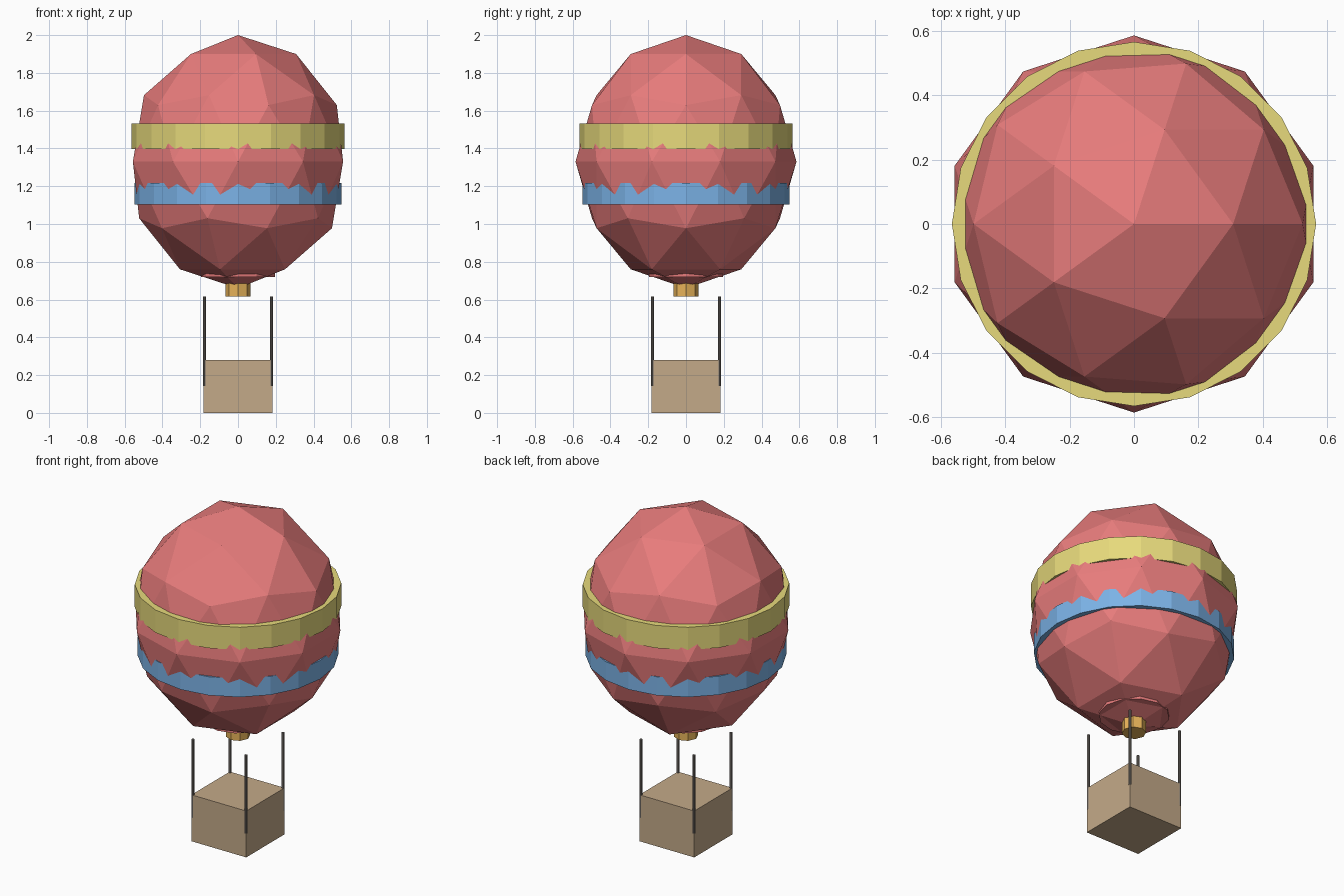
import bpy
from mathutils import Matrix

cube = bpy.data.objects.get("Cube")
if cube:
    bpy.data.objects.remove(cube, do_unlink=True)


def material(name, rgb):
    mat = bpy.data.materials.new(name)
    mat.use_nodes = True
    colour = (*rgb, 1)
    mat.diffuse_color = colour
    mat.node_tree.nodes["Principled BSDF"].inputs["Base Color"].default_value = colour
    return mat


red = material("balloon red", (0.8, 0.2, 0.2))
yellow = material("band yellow", (0.8, 0.7, 0.2))
blue = material("band blue", (0.2, 0.45, 0.8))
gold = material("burner gold", (0.8, 0.45, 0.1))
wicker = material("basket tan", (0.55, 0.4, 0.25))
grey = material("rope grey", (0.2, 0.18, 0.16))


def finish(name, mat):
    ob = bpy.context.object
    ob.name = ob.data.name = name
    ob.data.materials.append(mat)
    return ob


def cylinder(name, mat, radius, bottom, top, sides, x=0, y=0):
    bpy.ops.mesh.primitive_cylinder_add(
        vertices=sides, radius=radius, depth=top - bottom,
        location=(x, y, (bottom + top) / 2))
    return finish(name, mat)


# Faceted envelope, taller than wide
bpy.ops.mesh.primitive_ico_sphere_add(subdivisions=2, radius=1, location=(0, 0, 1.33))
envelope = finish("envelope", red)
envelope.data.transform(Matrix.Diagonal((0.585, 0.585, 0.67, 1)))

# Bands around the envelope
cylinder("upper_band", yellow, 0.565, 1.396, 1.533, 20)
cylinder("lower_band", blue, 0.549, 1.104, 1.216, 20)

# Skirt and burner under the envelope
cylinder("skirt", red, 0.195, 0.72, 0.8, 12)
cylinder("burner", gold, 0.067, 0.615, 0.72, 8)

# Basket
bpy.ops.mesh.primitive_cube_add(size=1, location=(0, 0, 0.14))
basket = finish("basket", wicker)
basket.data.transform(Matrix.Diagonal((0.366, 0.366, 0.28, 1)))

# Ropes at the four corners
for x, side in ((-1, "right"), (1, "left")):
    for y, end in ((-1, "front"), (1, "back")):
        cylinder(f"rope_{end}_{side}", grey, 0.0085, 0.143, 0.615, 8, x * 0.177, y * 0.177)
